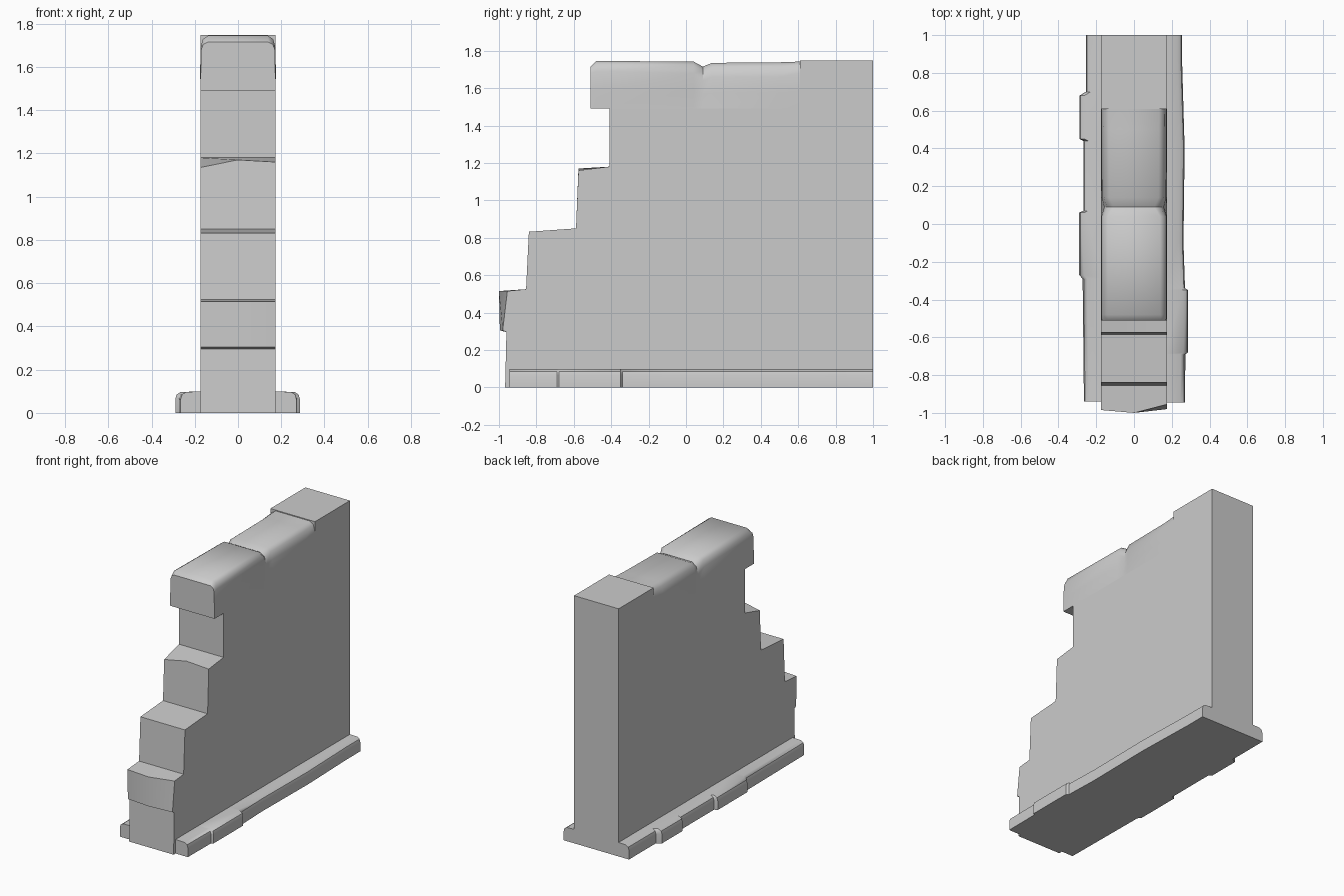
import bpy
import bmesh
import math

cube = bpy.data.objects.get("Cube")
if cube:
    bpy.data.objects.remove(cube, do_unlink=True)

stone = bpy.data.materials.new("stone grey")
stone.use_nodes = True
GREY = (0.6, 0.6, 0.6, 1)
stone.diffuse_color = GREY
stone.node_tree.nodes["Principled BSDF"].inputs["Base Color"].default_value = GREY

W = 0.174  # half thickness of the wall


def loft(name, sections, angle):
    """Skin a row of closed sections with equal point counts and cap the ends."""
    bm = bmesh.new()
    rings = [[bm.verts.new(p) for p in s] for s in sections]
    for a, b in zip(rings, rings[1:]):
        for i in range(len(a)):
            j = (i + 1) % len(a)
            bm.faces.new((a[i], a[j], b[j], b[i]))
    bm.faces.new(rings[0])
    bm.faces.new(rings[-1])
    bmesh.ops.recalc_face_normals(bm, faces=bm.faces)
    mesh = bpy.data.meshes.new(name)
    bm.to_mesh(mesh)
    bm.free()
    obj = bpy.data.objects.new(name, mesh)
    bpy.context.collection.objects.link(obj)
    mesh.materials.append(stone)
    bpy.ops.object.select_all(action="DESELECT")
    obj.select_set(True)
    bpy.context.view_layer.objects.active = obj
    bpy.ops.object.shade_smooth_by_angle(angle=math.radians(angle))
    return obj


# Stepped wall: side profile swept across three stations, with worn front stones
def wall_profile(x, low_top, low_bottom, high_top):
    points = [(1, 0), (1, 1.748), (0.61, 1.748), (0.61, 1.49), (-0.41, 1.49),
              (-0.41, 1.18), (-0.575, high_top), (-0.588, 0.85), (-0.84, 0.832),
              (-0.855, 0.525), (low_top, 0.515), (low_bottom, 0.305),
              (-0.96, 0.295), (-0.967, 0)]
    return [(x, y, z) for y, z in points]


loft("stepped_wall", [wall_profile(-W, -0.985, -0.98, 1.135),
                      wall_profile(0, -1, -0.995, 1.17),
                      wall_profile(W, -0.955, -0.98, 1.16)], 20)


# Rounded coping stones, pinched together at the joint
def cap_section(y, half, shoulder, top, inset):
    side = [(W, 1.49), (half + 0.002, (1.49 + shoulder) / 2), (half, shoulder),
            (half - inset * 0.3, top - (top - shoulder) * 0.3), (half - inset, top)]
    return ([(x, y, z) for x, z in side] +
            [(-x, y, z) for x, z in reversed(side)])


loft("coping_stones", [cap_section(*s) for s in (
    (-0.51, 0.170, 1.68, 1.715, 0.03),
    (-0.48, 0.173, 1.69, 1.745, 0.035),
    (0.04, 0.172, 1.68, 1.742, 0.035),
    (0.09, 0.158, 1.64, 1.715, 0.05),
    (0.14, 0.170, 1.66, 1.735, 0.04),
    (0.50, 0.172, 1.66, 1.738, 0.04),
    (0.61, 0.173, 1.68, 1.742, 0.04))], 45)


# Base kerbs: each stone is a rounded bar with its own depth
def kerb(name, side, stations):
    sections = []
    for y, out in stations:
        outline = [(W - 0.01, 0), (out, 0), (out, 0.065), (out - 0.006, 0.085),
                   (out - 0.025, 0.097), (W - 0.01, 0.099)]
        sections.append([(side * x, y, z) for x, z in outline])
    loft(name, sections, 40)


kerb("left_kerb", 1, [(1, 0.255), (0.85, 0.255), (0.4, 0.268), (-0.1, 0.262),
                      (-0.34, 0.27), (-0.35, 0.286), (-0.68, 0.286),
                      (-0.69, 0.272), (-0.945, 0.27)])
kerb("right_kerb", -1, [(1, 0.255), (0.7, 0.255), (0.68, 0.288), (0.45, 0.288),
                        (0.44, 0.268), (0.07, 0.268), (0.06, 0.29),
                        (-0.27, 0.29), (-0.29, 0.272), (-0.94, 0.265)])
